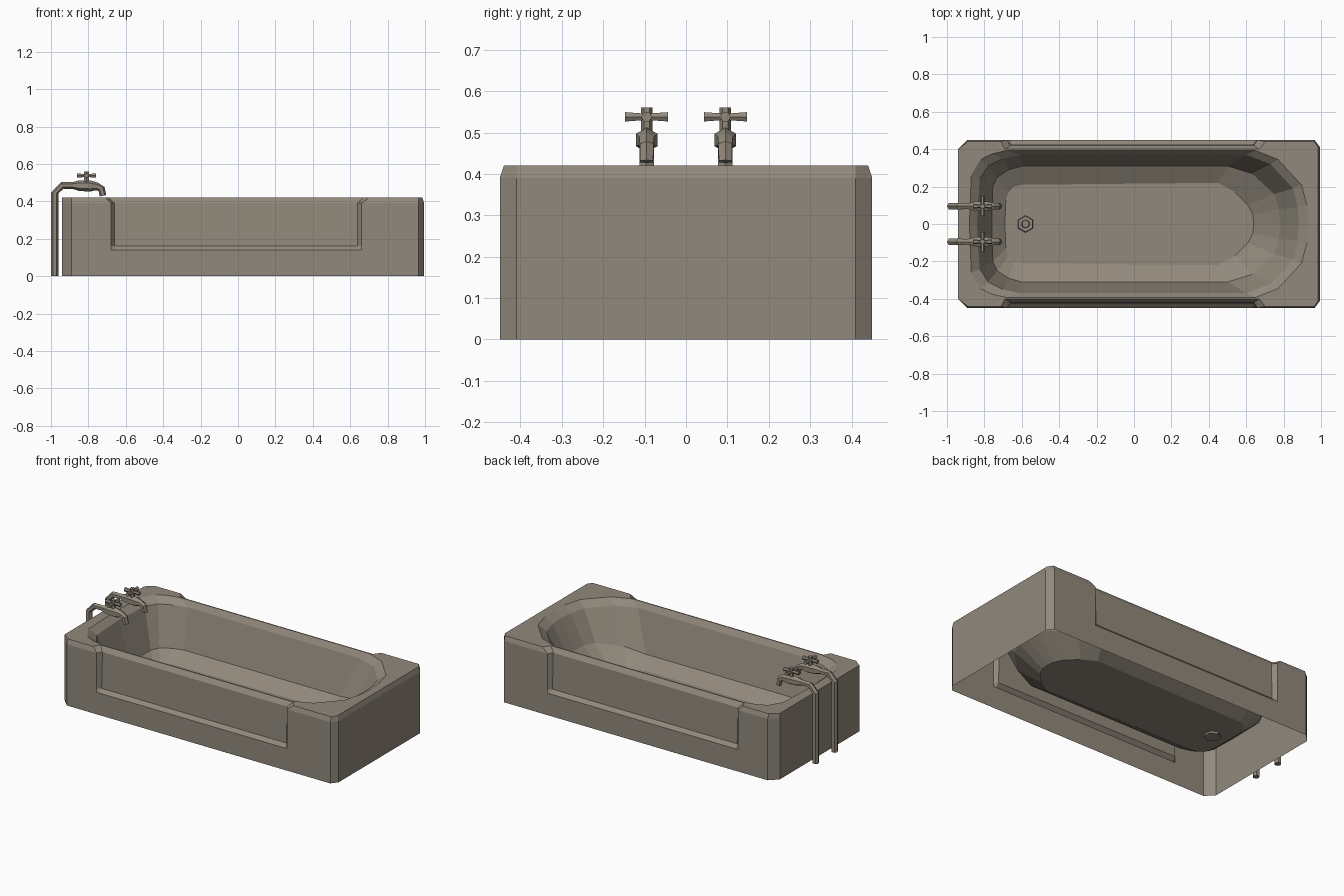
import bpy, bmesh, math
from mathutils import Vector, Matrix

if "Cube" in bpy.data.objects:
    bpy.data.objects.remove(bpy.data.objects["Cube"])

mat = bpy.data.materials.new("warm_grey_enamel")
mat.diffuse_color = (0.285, 0.25, 0.20, 1)
mat.use_nodes = True
mat.node_tree.nodes["Principled BSDF"].inputs["Base Color"].default_value = mat.diffuse_color


def make(name, bm):
    me = bpy.data.meshes.new(name)
    bm.to_mesh(me)
    bm.free()
    me.materials.append(mat)
    ob = bpy.data.objects.new(name, me)
    bpy.context.collection.objects.link(ob)
    return ob


def ring(bm, half, zf):
    """Full loop from a half outline on the y >= 0 side."""
    pts = half + [(x, -y) for x, y in half[-2:0:-1]]
    return [bm.verts.new((x, y, zf(x))) for x, y in pts]


def bridge(bm, a, b):
    n = len(a)
    for i in range(n):
        j = (i + 1) % n
        bm.faces.new((a[i], b[i], b[j], a[j]))


def outer(x_l, x_r, y, dip_x, dip_y):
    """Outer outline: cut corners and a recessed middle (dip_x = its four x values)."""
    a, b, c, d = dip_x
    return [(x_l, 0), (x_l, 0.40), (-0.89, y), (a, y), (b, dip_y),
            (c, dip_y), (d, y), (0.965, y), (x_r, 0.41), (x_r, 0)]


# --- tub: one open shell, outside wall up, rim, then down into the basin
bm = bmesh.new()
flat = (-0.68, -0.66, 0.64, 0.66)
profile = [
    (outer(-0.94, 0.995, 0.45, flat, 0.45), lambda x: 0.0),
    (outer(-0.94, 0.995, 0.45, flat, 0.45), lambda x: 0.14),
    (outer(-0.94, 0.995, 0.45, flat, 0.428), lambda x: 0.162),
    (outer(-0.94, 0.995, 0.45, flat, 0.42), lambda x: 0.39),
    (outer(-0.94, 0.985, 0.44, (-0.71, -0.69, 0.67, 0.70), 0.40), lambda x: 0.42),
    # opening edge
    ([(-0.88, 0), (-0.87, 0.26), (-0.82, 0.345), (-0.76, 0.375), (-0.68, 0.393),
      (0.65, 0.393), (0.77, 0.345), (0.895, 0.21), (0.925, 0.10), (0.935, 0)],
     lambda x: 0.42),
    # rolled inner lip
    ([(-0.84, 0), (-0.825, 0.24), (-0.78, 0.31), (-0.70, 0.35), (-0.61, 0.37),
      (0.60, 0.37), (0.73, 0.32), (0.85, 0.19), (0.875, 0.09), (0.88, 0)],
     lambda x: 0.385),
    # foot of the steep walls, rising toward the sloped head end
    ([(-0.76, 0), (-0.755, 0.20), (-0.73, 0.25), (-0.67, 0.29), (-0.60, 0.31),
      (0.50, 0.31), (0.63, 0.27), (0.75, 0.16), (0.775, 0.08), (0.78, 0)],
     lambda x: 0.14 + max(0, x - 0.5) * 0.25),
    # floor edge
    ([(-0.69, 0), (-0.685, 0.13), (-0.67, 0.17), (-0.64, 0.20), (-0.60, 0.21),
      (0.45, 0.22), (0.54, 0.17), (0.61, 0.10), (0.635, 0.05), (0.64, 0)],
     lambda x: 0.085),
]
loops = [ring(bm, h, z) for h, z in profile]
for a, b in zip(loops, loops[1:]):
    bridge(bm, a, b)
bm.faces.new(list(reversed(loops[-1])))
make("bathtub", bm)


def prism(bm, r1, r2, depth, matrix, sides=6):
    bmesh.ops.create_cone(bm, cap_ends=True, segments=sides, radius1=r1,
                          radius2=r2, depth=depth, matrix=matrix)


# --- drain
bm = bmesh.new()
prism(bm, 0.05, 0.042, 0.03, Matrix.Translation((-0.58, 0, 0.085)))
prism(bm, 0.024, 0.02, 0.012, Matrix.Translation((-0.58, 0, 0.104)))
make("drain", bm)


def sweep(bm, path, y, sides=6):
    """Tube along an x-z path given as (x, z, radius)."""
    rings = []
    for i, (x, z, r) in enumerate(path):
        p, q = path[max(i - 1, 0)], path[min(i + 1, len(path) - 1)]
        t = Vector((q[0] - p[0], 0, q[1] - p[1])).normalized()
        n = Vector((0, 1, 0)).cross(t)
        rings.append([])
        for k in range(sides):
            a = math.tau * k / sides
            co = Vector((x, y, z)) + r * (math.cos(a) * n + math.sin(a) * Vector((0, 1, 0)))
            rings[-1].append(bm.verts.new(co))
    for a, b in zip(rings, rings[1:]):
        bridge(bm, a, b)
    bm.faces.new(rings[0])
    bm.faces.new(list(reversed(rings[-1])))
    bmesh.ops.recalc_face_normals(bm, faces=bm.faces)


pipe = [(-0.98, 0, 0.02), (-0.98, 0.445, 0.02), (-0.94, 0.485, 0.019), (-0.885, 0.485, 0.018),
        (-0.85, 0.484, 0.028), (-0.79, 0.482, 0.03), (-0.755, 0.48, 0.021),
        (-0.73, 0.468, 0.019), (-0.722, 0.43, 0.018)]

# --- two taps: supply pipe with spout, stem and cross handle
for side, y in (("left", -0.095), ("right", 0.095)):
    bm = bmesh.new()
    sweep(bm, pipe, y)
    make("tap_pipe_" + side, bm)

    bm = bmesh.new()
    top = Matrix.Translation((-0.81, y, 0.53))
    prism(bm, 0.014, 0.014, 0.06, top)
    for k in range(4):
        arm = (Matrix.Translation((-0.81, y, 0.538)) @ Matrix.Rotation(k * math.pi / 2, 4, 'Z')
               @ Matrix.Rotation(math.pi / 2, 4, 'Y') @ Matrix.Translation((0, 0, 0.028)))
        prism(bm, 0.009, 0.013, 0.048, arm)
    make("tap_handle_" + side, bm)
